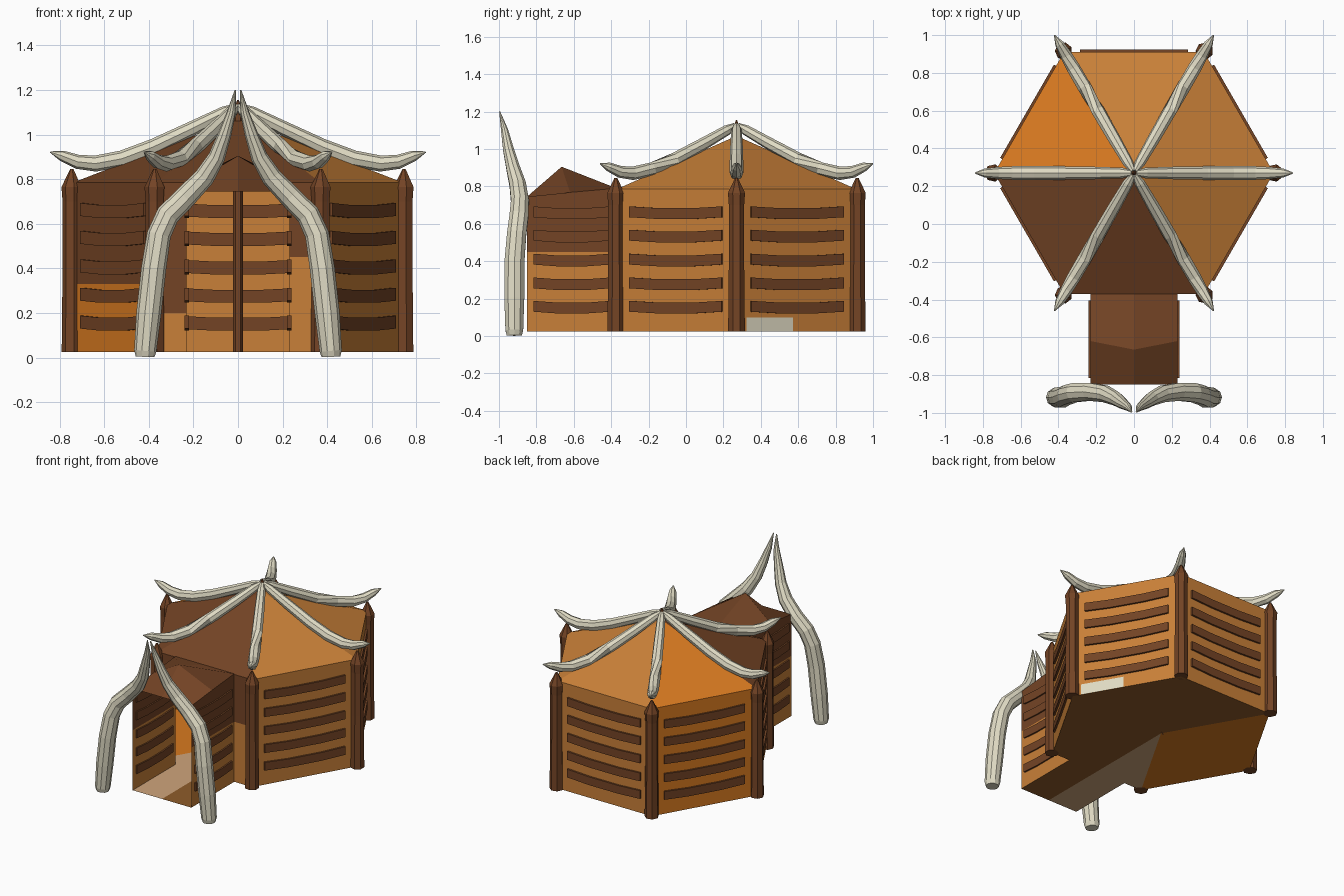
import bpy, bmesh, math
from mathutils import Vector

if "Cube" in bpy.data.objects:
    bpy.data.objects.remove(bpy.data.objects["Cube"])


def material(name, hexcol):
    m = bpy.data.materials.new(name)
    c = [int(hexcol[i:i + 2], 16) / 255 for i in (0, 2, 4)]
    lin = [v / 12.92 if v < 0.04045 else ((v + 0.055) / 1.055) ** 2.4 for v in c]
    m.diffuse_color = (*lin, 1)
    m.use_nodes = True
    m.node_tree.nodes["Principled BSDF"].inputs["Base Color"].default_value = m.diffuse_color
    return m


BROWN = material("dark_wood", "744425")
TAN = material("tan_hide", "C98038")
ORANGE = material("orange_hide", "D97A20")
OCHRE = material("dark_ochre", "8F5C2A")
BEIGE = material("pale_floor", "CFA57C")
IVORY = material("ivory", "E0DBC4")

CY, R, Z0, ZW = 0.27, 0.74, 0.025, 0.785
FRONT = CY - R * math.sqrt(3) / 2      # y of the front hut wall
HW, FY = 0.23, -0.85                   # porch half width and front edge


def corner(k, r=R):
    a = math.radians(60 * k)
    return Vector((r * math.cos(a), CY + r * math.sin(a), 0))


def make(name, faces, mats):
    """faces: list of (points, material)"""
    bm = bmesh.new()
    for pts, mat in faces:
        f = bm.faces.new([bm.verts.new(p) for p in pts])
        f.material_index = mats.index(mat)
    bmesh.ops.remove_doubles(bm, verts=bm.verts, dist=1e-4)
    me = bpy.data.meshes.new(name)
    bm.to_mesh(me)
    bm.free()
    for m in mats:
        me.materials.append(m)
    ob = bpy.data.objects.new(name, me)
    bpy.context.collection.objects.link(ob)
    return ob


def tube(name, path, sides, mat):
    """Closed tube through (x, y, z, radius) stations."""
    pts = [Vector(p[:3]) for p in path]
    rings = []
    for i, p in enumerate(pts):
        t = (pts[min(i + 1, len(pts) - 1)] - pts[max(i - 1, 0)]).normalized()
        ref = Vector((0, 1, 0)) if abs(t.y) < 0.8 else Vector((1, 0, 0))
        u = t.cross(ref).normalized()
        if i and u.dot(last) < 0:
            u = -u
        last = u
        v = t.cross(u)
        rings.append([p + path[i][3] * (u * math.cos(a) + v * math.sin(a))
                      for a in (2 * math.pi * k / sides for k in range(sides))])
    faces = [(rings[0][::-1], mat), (rings[-1], mat)]
    for a, b in zip(rings, rings[1:]):
        for k in range(sides):
            j = (k + 1) % sides
            faces.append(([a[k], a[j], b[j], b[k]], mat))
    return make(name, faces, [mat])


def wall(p, q, bands):
    """Thin wall from p to q; bands = [(z_low, z_high, material)]"""
    return [([(p[0], p[1], a), (q[0], q[1], a), (q[0], q[1], b), (p[0], p[1], b)], m)
            for a, b, m in bands]


def planks(name, p, q, inset, half=0.013):
    """Five slightly sagging boards passing through a wall."""
    p, q = Vector((p[0], p[1], 0)), Vector((q[0], q[1], 0))
    d = (q - p).normalized()
    n = Vector((d.y, -d.x, 0)) * half
    p, q = p + d * inset, q - d * inset
    faces = []
    for z in (0.155, 0.28, 0.407, 0.535, 0.66):
        secs = []
        for t, sag in ((0, 0.004), (0.3, -0.005), (0.7, -0.005), (1, 0.004)):
            c = p.lerp(q, t) + Vector((0, 0, z + sag))
            h = Vector((0, 0, 0.029))
            secs.append([c - n - h, c + n - h, c + n + h, c - n + h])
        faces += [(secs[0][::-1], BROWN), (secs[-1], BROWN)]
        for a, b in zip(secs, secs[1:]):
            faces += [([a[k], a[(k + 1) % 4], b[(k + 1) % 4], b[k]], BROWN) for k in range(4)]
    return make(name, faces, [BROWN])


# Hut walls (side 4 is the open front)
wall_bands = {0: [(Z0, ZW, TAN)], 1: [(Z0, ZW, TAN)], 2: [(Z0, ZW, ORANGE)],
              3: [(Z0, 0.33, ORANGE), (0.33, ZW, BROWN)], 5: [(Z0, ZW, TAN)]}
hut = []
for k, bands in wall_bands.items():
    hut += wall(corner(k), corner(k + 1), bands)
    planks(f"wall_planks_{k}", corner(k), corner(k + 1), 0.085)
hut += wall((-R / 2, FRONT), (-HW, FRONT), [(Z0, 0.2, TAN), (0.2, ZW, BROWN)])
hut += wall((HW, FRONT), (R / 2, FRONT), [(Z0, 0.45, TAN), (0.45, ZW, BROWN)])
make("hut_walls", hut, [TAN, ORANGE, BROWN])

# Pale patch low on the right rear wall
a, b = corner(0), corner(1)
n = Vector((math.cos(math.pi / 6), math.sin(math.pi / 6), 0)) * 0.003
make("wall_patch", [(f[0], IVORY) for f in wall(a.lerp(b, 0.08) + n, a.lerp(b, 0.47) + n,
                                                [(Z0, 0.1, IVORY)])], [IVORY])

# Hut roof: one colour per panel
apex = Vector((0, CY, 1.07))
roof_mats = [TAN, TAN, ORANGE, BROWN, BROWN, TAN]
up = Vector((0, 0, ZW))
make("hut_roof", [([corner(k) + up, corner(k + 1) + up, apex], roof_mats[k])
                  for k in range(6)], [TAN, ORANGE, BROWN])

# Floor of hut and porch
lift = Vector((0, 0, Z0))
mid = Vector((0, CY, Z0))
floor_mats = [OCHRE, OCHRE, ORANGE, ORANGE, None, OCHRE]
floor = [([mid, corner(k) + lift, corner(k + 1) + lift], m)
         for k, m in enumerate(floor_mats) if m]
fm = (0, FRONT, Z0)
floor += [([mid, corner(4) + lift, fm], BEIGE), ([mid, fm, corner(5) + lift], OCHRE)]
for s, m in ((-1, BEIGE), (1, OCHRE)):
    floor.append(([(0, FY, Z0), (s * HW, FY, Z0), (s * HW, FRONT, Z0), fm], m))
make("floor", floor, [OCHRE, ORANGE, BEIGE])

# Porch walls and peaked roof
porch, roof = [], []
for s in (-1, 1):
    side = "left" if s < 0 else "right"
    x, ym = s * HW, -0.62
    porch.append(([(x, FY, Z0), (x, FRONT, Z0), (x, FRONT, 0.45), (x, FY, 0.45)], TAN))
    porch.append(([(x, FY, 0.45), (x, FRONT, 0.45), (x, FRONT, 0.79), (x, ym, 0.768),
                   (x, FY, 0.745)], BROWN))
    planks(f"porch_planks_{side}", (x, FY), (x, FRONT), 0.035, 0.01)
    peak = (0, -0.665, 0.905)
    roof.append(([(0, FY, 0.745), (x, FY, 0.745), (x, ym, 0.768), peak], BROWN))
    roof.append(([peak, (x, ym, 0.768), (x, FRONT, 0.79), (0, FRONT, 0.79)], BROWN))
    # Big gate tusk
    gate = [(0.417, -0.918, 0.003, 0.042), (0.416, -0.918, 0.03, 0.05), (0.40, -0.918, 0.2, 0.056),
            (0.378, -0.917, 0.4, 0.056), (0.355, -0.905, 0.55, 0.054),
            (0.315, -0.893, 0.64, 0.053), (0.235, -0.888, 0.72, 0.05),
            (0.15, -0.9, 0.81, 0.046), (0.095, -0.925, 0.9, 0.038),
            (0.06, -0.95, 1.0, 0.03), (0.03, -0.97, 1.1, 0.02), (0.012, -0.996, 1.2, 0.003)]
    tube(f"gate_tusk_{side}", [(s * g[0], *g[1:]) for g in gate], 10, IVORY)
make("porch_walls", porch, [TAN, BROWN])
make("porch_roof", roof, [BROWN])

# Corner posts, roof tusks and centre pole
tusk = [(0.01, 1.125, 0.015), (0.06, 1.1, 0.028), (0.2, 1.03, 0.033), (0.38, 0.945, 0.036),
        (0.52, 0.892, 0.037), (0.64, 0.87, 0.036), (0.72, 0.878, 0.032),
        (0.79, 0.905, 0.024), (0.842, 0.922, 0.003)]
for k in range(6):
    c = corner(k, 0.745)
    post = [(Z0, 0.046), (0.4, 0.042), (0.7, 0.042), (0.765, 0.047), (0.845, 0.008)]
    tube(f"corner_post_{k}", [(c.x, c.y, z, r) for z, r in post], 7, BROWN)
    tube(f"roof_tusk_{k}", [(*corner(k, d).xy, z, r) for d, z, r in tusk], 8, IVORY)
tube("centre_pole", [(0, CY, Z0, 0.023), (0, CY, 1.1, 0.023), (0, CY, 1.155, 0.004)], 6, BROWN)

# Consistent normals on the closed solids
for ob in bpy.data.objects:
    if any(w in ob.name for w in ("planks", "tusk", "post", "pole")):
        bm = bmesh.new()
        bm.from_mesh(ob.data)
        bmesh.ops.recalc_face_normals(bm, faces=bm.faces)
        bm.to_mesh(ob.data)
        bm.free()
